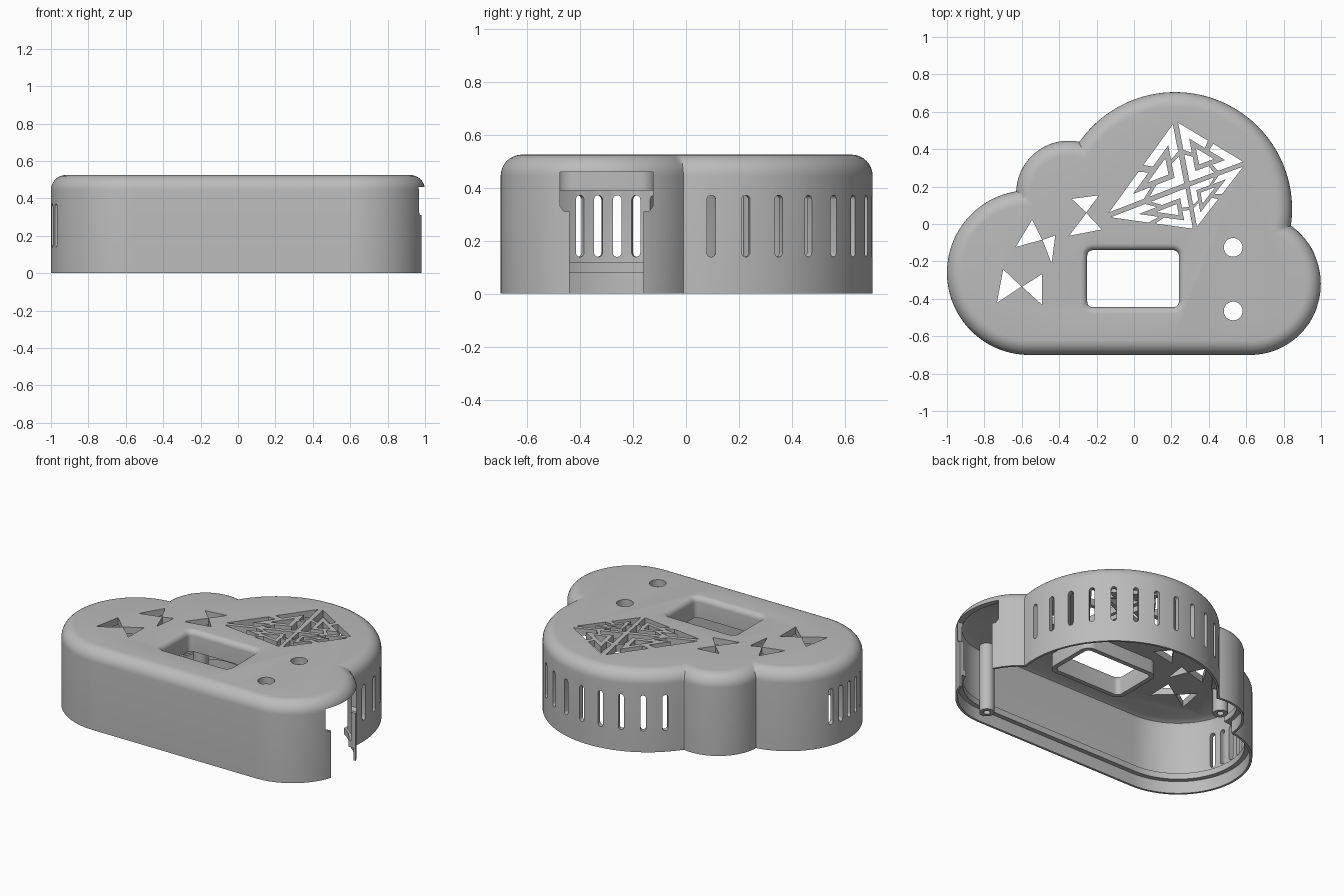
import bpy, bmesh, math
from mathutils import Vector

old = bpy.data.objects.get("Cube")
if old:
    bpy.data.objects.remove(old, do_unlink=True)

HEIGHT, FILLET, FRONT = 0.525, 0.08, -0.7
LEFT, SMALL = (-0.56, -0.26, 0.44), (-0.35, 0.165, 0.28)
BIG, RIGHT = (0.22, 0.08, 0.625), (0.62, -0.32, 0.38)

grey = bpy.data.materials.new("plain_grey")
grey.use_nodes = True
colour = (0.5, 0.5, 0.5, 1)
grey.diffuse_color = colour
grey.node_tree.nodes["Principled BSDF"].inputs["Base Color"].default_value = colour


def loft(bm, rings, loop=False):
    """Skin a stack of equal rings; cap the ends unless it loops back."""
    rows = [[bm.verts.new(p) for p in ring] for ring in rings]
    n = len(rows[0])
    pairs = list(zip(rows, rows[1:])) + ([(rows[-1], rows[0])] if loop else [])
    for a, b in pairs:
        for i in range(n):
            j = (i + 1) % n
            bm.faces.new((a[i], a[j], b[j], b[i]))
    if not loop:
        bm.faces.new(rows[0])
        bm.faces.new(rows[-1])


def finish(name, bm):
    bmesh.ops.recalc_face_normals(bm, faces=bm.faces)
    mesh = bpy.data.meshes.new(name)
    bm.to_mesh(mesh)
    bm.free()
    mesh.materials.append(grey)
    obj = bpy.data.objects.new(name, mesh)
    bpy.context.collection.objects.link(obj)
    return obj


def activate(obj):
    bpy.ops.object.select_all(action='DESELECT')
    obj.select_set(True)
    bpy.context.view_layer.objects.active = obj


def combine(target, tool, operation):
    mod = target.modifiers.new("cut", 'BOOLEAN')
    mod.operation, mod.solver, mod.object = operation, 'EXACT', tool
    activate(target)
    bpy.ops.object.modifier_apply(modifier=mod.name)
    bpy.data.objects.remove(tool, do_unlink=True)


def at_z(points, z):
    return [(p[0], p[1], z) for p in points]


def outline(inset, count=480):
    """Cloud outline shrunk by inset, found by casting rays from inside."""
    origin, pts = Vector((0, -0.2)), []
    for k in range(count):
        a = math.tau * k / count
        d = Vector((math.cos(a), math.sin(a)))
        best = 0
        for x, y, r in (LEFT, SMALL, BIG, RIGHT):
            to = Vector((x, y)) - origin
            along = to.dot(d)
            disc = along ** 2 - to.length_squared + (r - inset) ** 2
            if disc >= 0:
                best = max(best, along + math.sqrt(disc))
        if d.y < 0:
            t = (FRONT + inset - origin.y) / d.y
            if LEFT[0] <= d.x * t <= RIGHT[0]:
                best = max(best, t)
        pts.append(origin + d * best)
    return pts


def window_ring(grow, z):
    pts, r = [], 0.03 + grow
    for k in range(4):
        cx = 0.21 if k in (0, 3) else -0.22
        cy = -0.17 if k < 2 else -0.415
        for s in range(7):
            a = math.pi / 2 * (k + s / 6)
            pts.append((cx + r * math.cos(a), cy + r * math.sin(a), z))
    return pts


# Hollow shell: inner ceiling, wall, stepped rim, outer wall, rounded top
profile = [(0.07, 0.48), (0.04, 0.465), (0.03, 0.43), (0.03, 0.12), (0.045, 0.12),
           (0.045, 0.08), (0.015, 0.08), (0.015, 0), (0, 0)]
for s in range(9):
    a = math.pi / 2 * s / 8
    profile.append((FILLET * (1 - math.cos(a)), HEIGHT - FILLET * (1 - math.sin(a))))
bm = bmesh.new()
loft(bm, [at_z(outline(d), z) for d, z in profile])
shell = finish("cloud_shell", bm)

# Collar around the window, hanging below the ceiling
bm = bmesh.new()
loft(bm, [window_ring(0.03, 0.39), window_ring(0.03, 0.5)])
combine(shell, finish("window_collar", bm), 'UNION')

cut = bmesh.new()


def punch(points):
    loft(cut, [at_z(points, 0.42), at_z(points, 0.6)])


# Window opening with a rounded upper edge
rings = [window_ring(0, 0.3)]
for s in range(7):
    a = math.pi / 2 * s / 6
    rings.append(window_ring(0.035 * (1 - math.cos(a)), HEIGHT - 0.035 * (1 - math.sin(a))))
rings.append(window_ring(0.035, 0.6))
loft(cut, rings)

# Two round button holes
for y in (-0.125, -0.465):
    punch([(0.53 + 0.05 * math.cos(math.tau * k / 32),
            y + 0.05 * math.sin(math.tau * k / 32)) for k in range(32)])


# Vent slots around the big and left lobes
def slot(lobe, degrees):
    x, y, r = lobe
    a = math.radians(degrees)
    out, side = Vector((math.cos(a), math.sin(a), 0)), Vector((-math.sin(a), math.cos(a), 0))
    rings = []
    for reach in (r - 0.08, r + 0.06):
        ring = []
        for k in range(18):
            b = math.pi * (k if k < 9 else k - 1) / 8
            z = 0.355 if k < 9 else 0.155
            p = Vector((x, y, z + 0.0165 * math.sin(b)))
            ring.append(p + out * reach + side * 0.0165 * math.cos(b))
        rings.append(ring)
    loft(cut, rings)


for k in range(12):
    slot(BIG, 1.4 + 12.1 * k)
for k in range(5):
    slot(LEFT, 160 + 10 * k)

# T-shaped connector opening in the right lobe
tee = [(-0.44, -0.1), (-0.16, -0.1), (-0.16, 0.31), (-0.14, 0.31), (-0.125, 0.33),
       (-0.125, 0.46), (-0.475, 0.46), (-0.475, 0.33), (-0.46, 0.31), (-0.44, 0.31)]
loft(cut, [[(x, y, z) for y, z in tee] for x in (0.88, 1.1)])


# Triangles for the bows and the gem
def inset(tri, fraction):
    """Shrink a triangle evenly toward its incentre."""
    a, b, c = tri
    w = ((b - c).length, (c - a).length, (a - b).length)
    mid = (a * w[0] + b * w[1] + c * w[2]) / sum(w)
    return [p.lerp(mid, fraction) for p in tri]


bows = [((-0.60, -0.335), (-0.70, -0.24), (-0.735, -0.425), (-0.49, -0.265), (-0.49, -0.435)),
        ((-0.49, -0.085), (-0.545, 0.025), (-0.635, -0.125), (-0.42, -0.06), (-0.44, -0.215)),
        ((-0.255, 0.06), (-0.335, 0.135), (-0.185, 0.155), (-0.35, -0.065), (-0.17, -0.03))]
for bow in bows:
    knot, *tips = [Vector(p) for p in bow]
    for pair in (tips[:2], tips[2:]):
        punch(inset([knot] + pair, 0.03))

# Gem: four facets, each a broken ring around a pierced island
corners = [Vector(p) for p in ((0.216, 0.57), (0.615, 0.33), (0.33, -0.04), (-0.175, 0.03))]
centre = Vector((0.286, 0.208))
for i in range(4):
    facet = [corners[i], corners[(i + 1) % 4], centre]
    outer, inner = inset(facet, 0.13), inset(facet, 0.52)
    for j in range(3):
        after, before = (j + 1) % 3, (j + 2) % 3
        punch([outer[j].lerp(outer[before], 0.46), outer[j], outer[j].lerp(outer[after], 0.46),
               inner[j].lerp(inner[after], 0.44), inner[j], inner[j].lerp(inner[before], 0.44)])
    punch(inset(facet, 0.76))

combine(shell, finish("opening_cutter", cut), 'DIFFERENCE')
activate(shell)
bpy.ops.object.shade_smooth_by_angle(angle=math.radians(30))


# Screw posts under the ceiling
def post(name, x, y):
    def ring(r, z):
        return [(x + r * math.cos(math.tau * k / 24), y + r * math.sin(math.tau * k / 24), z)
                for k in range(24)]
    bm = bmesh.new()
    loft(bm, [ring(0.045, 0.03), ring(0.045, 0.5), ring(0.02, 0.5), ring(0.02, 0.03)], loop=True)
    activate(finish(name, bm))
    bpy.ops.object.shade_smooth_by_angle(angle=math.radians(30))


post("right_screw_post", 0.62, -0.62)
post("rear_screw_post", -0.45, 0.26)
